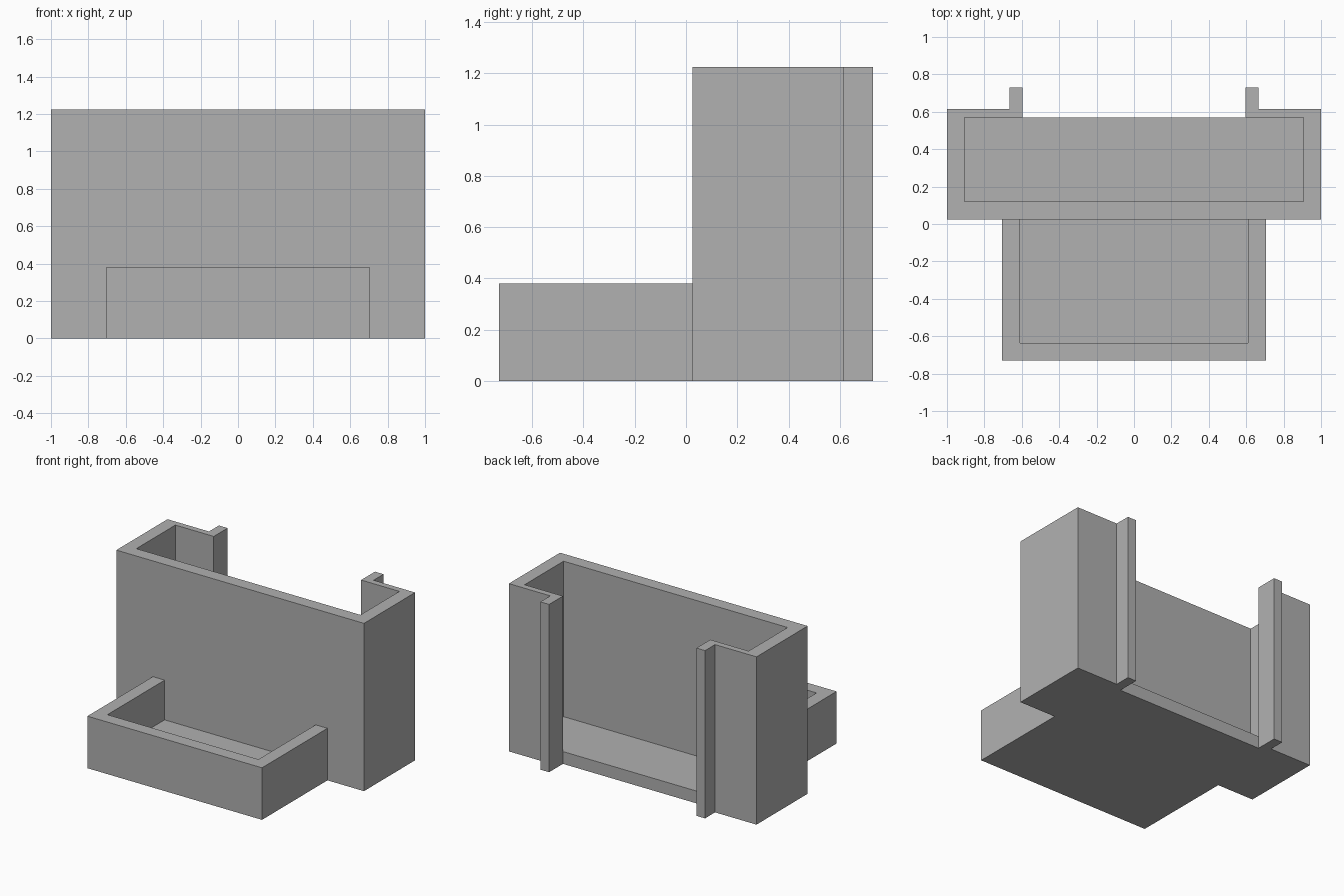
import bpy
import bmesh

cube = bpy.data.objects.get("Cube")
if cube:
    bpy.data.objects.remove(cube)

grey = bpy.data.materials.new("plain_grey")
grey.use_nodes = True
GREY = (0.44, 0.44, 0.44, 1)
grey.diffuse_color = GREY
grey.node_tree.nodes["Principled BSDF"].inputs["Base Color"].default_value = GREY

FLOOR = 0.09      # floor thickness
JOIN = 0.025      # plane where the front tray meets the tall bin


def mirrored(half):
    """Complete a half path on +x with its reflection on -x."""
    return half + [(-x, y) for x, y in reversed(half)]


def cap(bm, path, z):
    bm.faces.new([bm.verts.new((x, y, z)) for x, y in path])


def sides(bm, path, z0, z1):
    """Raise a strip of upright faces along an open path."""
    for (ax, ay), (bx, by) in zip(path, path[1:]):
        corners = [(ax, ay, z0), (bx, by, z0), (bx, by, z1), (ax, ay, z1)]
        bm.faces.new([bm.verts.new(c) for c in corners])


def holder(name, outer, inner, height, rim_height):
    """Floor and walls with one open side: outer and inner paths share their gap side.
    rim_height is the height of the outside face below the gap (0 for none)."""
    bm = bmesh.new()
    cap(bm, outer, 0)
    sides(bm, outer, 0, height)
    cap(bm, inner, FLOOR)
    sides(bm, inner, FLOOR, height)
    cap(bm, outer + inner[::-1], height)
    if rim_height:
        sides(bm, [inner[0], inner[-1]], 0, rim_height)
    bmesh.ops.remove_doubles(bm, verts=bm.verts, dist=0.0005)
    bmesh.ops.recalc_face_normals(bm, faces=bm.faces)
    mesh = bpy.data.meshes.new(name)
    bm.to_mesh(mesh)
    bm.free()
    mesh.materials.append(grey)
    obj = bpy.data.objects.new(name, mesh)
    bpy.context.collection.objects.link(obj)
    return obj


# Tall bin with two upright flanges beside its rear opening
bin_outer = mirrored([(0.595, 0.57), (0.595, 0.73), (0.665, 0.73),
                      (0.665, 0.615), (1, 0.615), (1, JOIN)])
bin_inner = mirrored([(0.595, 0.57), (0.905, 0.57), (0.905, 0.12)])
holder("tall_bin", bin_outer, bin_inner, 1.225, FLOOR)

# Low tray, open where it meets the bin
tray_outer = mirrored([(0.705, JOIN), (0.705, -0.73)])
tray_inner = mirrored([(0.61, JOIN), (0.61, -0.635)])
holder("front_tray", tray_outer, tray_inner, 0.38, 0)
